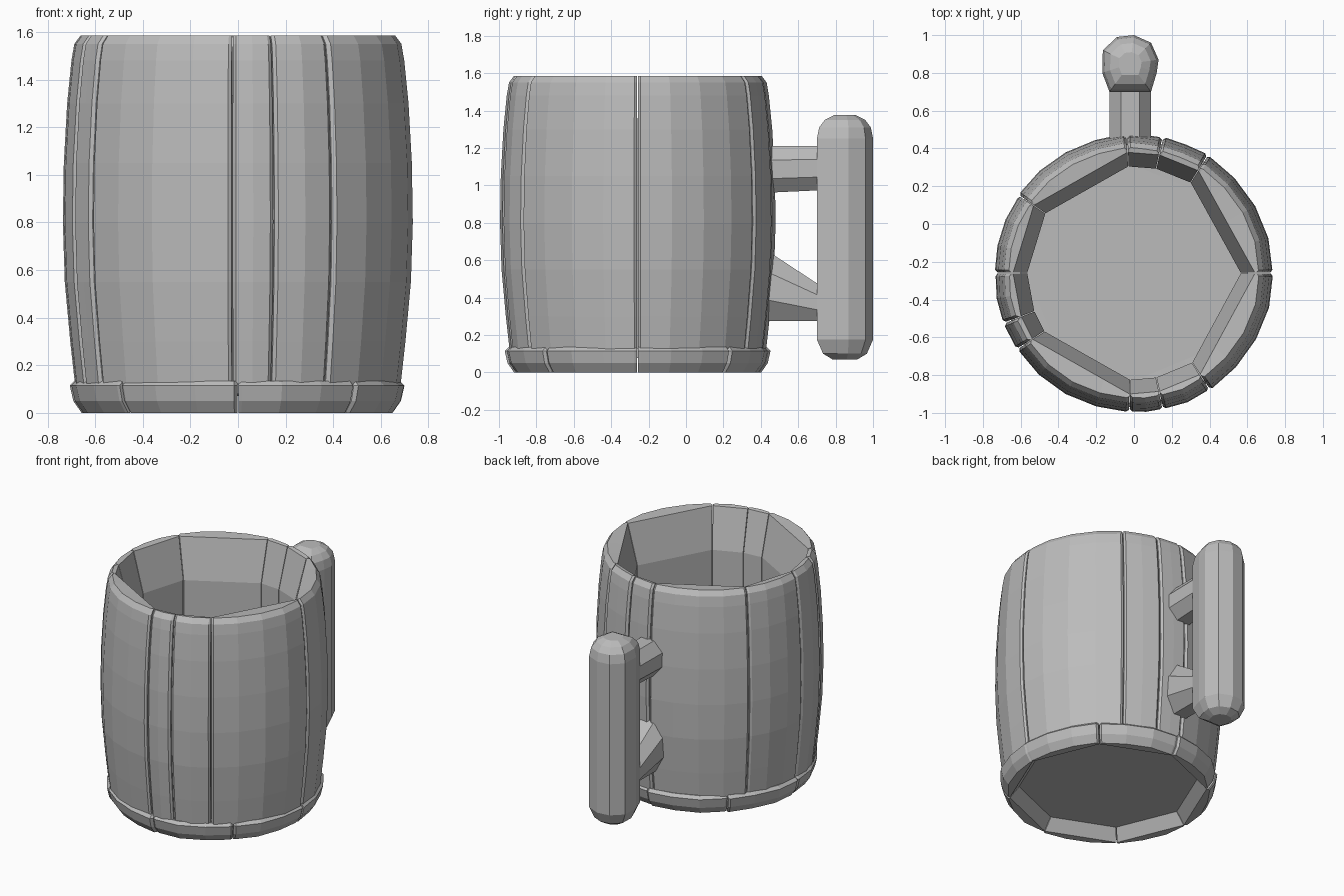
import bpy, bmesh, math, random
from mathutils import Vector

random.seed(4)
cube = bpy.data.objects.get("Cube")
if cube:
    bpy.data.objects.remove(cube, do_unlink=True)

grey = bpy.data.materials.new("plain grey")
grey.use_nodes = True
GREY = (0.5, 0.5, 0.5, 1)
grey.diffuse_color = GREY
grey.node_tree.nodes["Principled BSDF"].inputs["Base Color"].default_value = GREY

CENTRE = Vector((0, -0.26, 0))


def loft(name, sections):
    """Skin closed loops of equal length and cap both ends."""
    bm = bmesh.new()
    loops = [[bm.verts.new(p) for p in s] for s in sections]
    n = len(loops[0])
    for a, b in zip(loops, loops[1:]):
        for i in range(n):
            j = (i + 1) % n
            bm.faces.new((a[i], a[j], b[j], b[i]))
    bm.faces.new(loops[0])
    bm.faces.new(loops[-1])
    bmesh.ops.recalc_face_normals(bm, faces=bm.faces)
    mesh = bpy.data.meshes.new(name)
    bm.to_mesh(mesh)
    bm.free()
    mesh.materials.append(grey)
    obj = bpy.data.objects.new(name, mesh)
    bpy.context.collection.objects.link(obj)
    return obj


def polar(r, a, z):
    return CENTRE + Vector((r * math.cos(a), r * math.sin(a), z))


def wedge(name, start, end, outer, inner, step, jitter):
    """Barrel piece: rounded outside, flat chord inside, worn side edges."""
    a0, a1 = math.radians(start + 0.2), math.radians(end - 0.2)
    mid, half = (a0 + a1) / 2, (a1 - a0) / 2
    count = max(2, round((end - start) / step))
    bevel = 0.02
    angles = [a0, a0 + bevel] + [a0 + (a1 - a0) * i / count for i in range(1, count)]
    angles += [a1 - bevel, a1]
    sections = []
    for a in angles:
        worn = 0.012 if a in (a0, a1) else 0
        chord = math.cos(half) / math.cos(a - mid)
        wobble = random.uniform(-jitter, jitter)
        sec = [polar(r - worn + wobble, a, z) for r, z in outer]
        sec += [polar(r * chord, a, z) for r, z in inner]
        sections.append(sec)
    return loft(name, sections)


# Staves of uneven width around the barrel
STAVE_OUTER = [(0.685, 0.12), (0.705, 0.3), (0.728, 0.55), (0.736, 0.8),
               (0.732, 1.05), (0.718, 1.3), (0.7, 1.48), (0.688, 1.55), (0.662, 1.585)]
STAVE_INNER = [(0.64, 1.58), (0.565, 1.3), (0.565, 0.12)]
SEAMS = [0, 58, 78, 93, 146, 180, 201, 213, 268, 282, 303, 360]
for i, (s, e) in enumerate(zip(SEAMS, SEAMS[1:])):
    wedge(f"stave_{i + 1}", s, e, STAVE_OUTER, STAVE_INNER, 13, 0.004)

# Chunky foot blocks under the staves
FOOT_OUTER = [(0.655, 0.0), (0.69, 0.05), (0.705, 0.115), (0.685, 0.135)]
FOOT_INNER = [(0.57, 0.13), (0.58, 0.08), (0.64, 0.0)]
for i in range(8):
    wedge(f"foot_block_{i + 1}", i * 45, i * 45 + 45, FOOT_OUTER, FOOT_INNER, 15, 0.008)

# Floor disc, recessed from below
loft("floor", [[polar(0.6, math.tau * i / 16, z) for i in range(16)] for z in (0.08, 0.13)])

# Upright grip: one outline scaled to make rounded ends
GRIP = [(-0.11, -0.15), (-0.148, -0.05), (-0.145, 0.07), (-0.07, 0.14), (0.02, 0.15),
        (0.11, 0.11), (0.15, 0.02), (0.14, -0.05), (0.11, -0.15)]
LEVELS = [(0.45, 0.07), (0.78, 0.1), (1, 0.175), (1, 1.25), (0.92, 1.31), (0.72, 1.35), (0.4, 1.375)]
loft("handle_grip", [[Vector((-0.02 + x * k, 0.85 + y * k, z)) for x, y in GRIP]
                     for k, z in LEVELS])


def bracket(name, ends):
    """Eight-sided bar from the barrel wall to the grip; ends are (y, bottom, top)."""
    sections = []
    for y, low, high in ends:
        c, h = (low + high) / 2, (high - low) / 2
        sections.append([Vector((-0.02 + 0.11 * x, y, c + h * z)) for x, z in
                         ((1, .4), (.45, 1), (-.45, 1), (-1, .4),
                          (-1, -.4), (-.45, -1), (.45, -1), (1, -.4))])
    return loft(name, sections)


bracket("upper_bracket", [(0.42, 0.96, 1.21), (0.74, 0.975, 1.21)])
bracket("lower_bracket", [(0.42, 0.275, 0.66), (0.74, 0.275, 0.45)])
